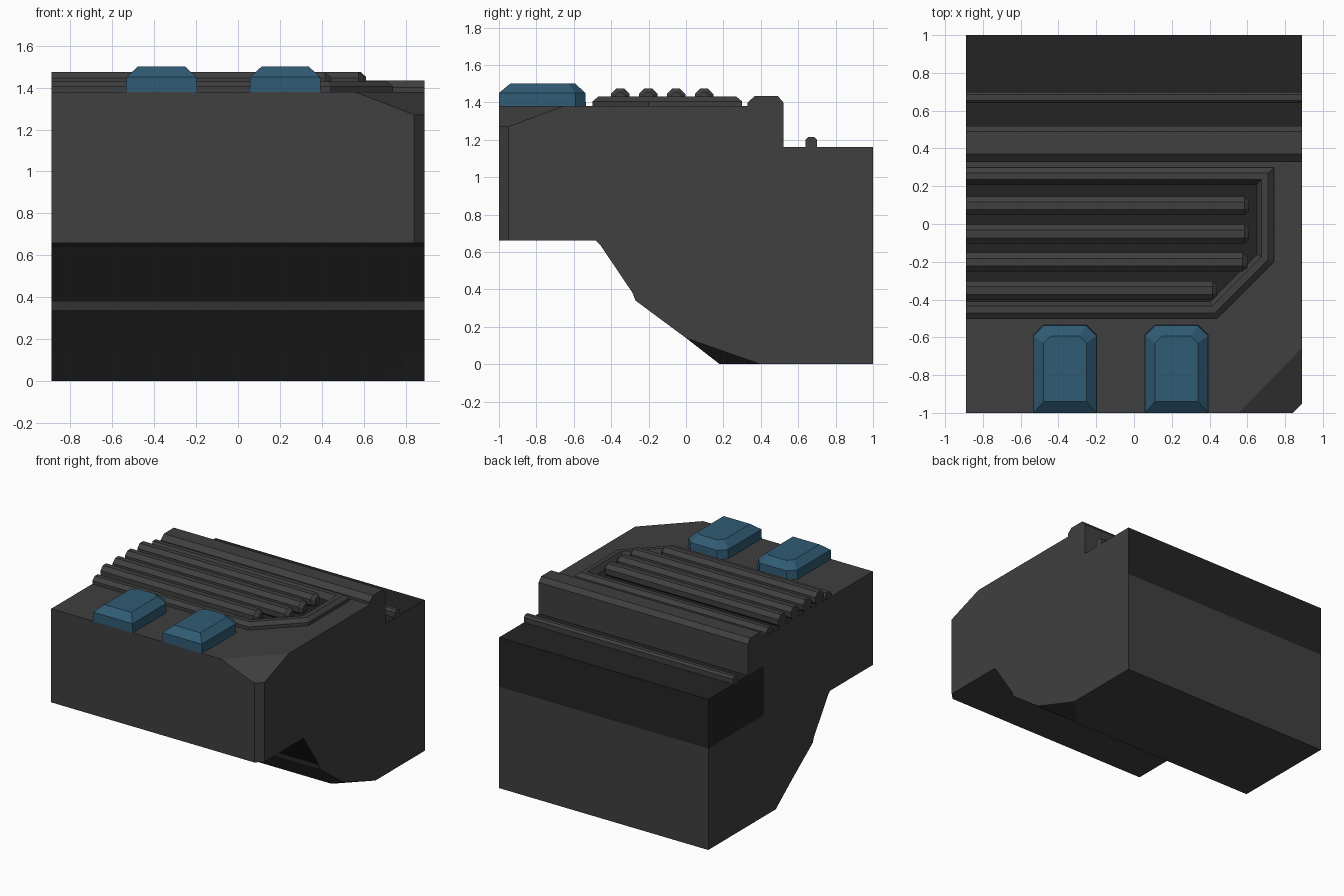
import bpy, bmesh, math
from mathutils import Vector

if "Cube" in bpy.data.objects:
    bpy.data.objects.remove(bpy.data.objects["Cube"])

W = 0.89  # half width


def material(name, rgb):
    m = bpy.data.materials.new(name)
    m.diffuse_color = (*rgb, 1)
    m.use_nodes = True
    m.node_tree.nodes["Principled BSDF"].inputs["Base Color"].default_value = m.diffuse_color
    return m


GREY = material("charcoal grey", (0.05, 0.05, 0.05))
DARK = material("near black", (0.017, 0.017, 0.017))
BLUE = material("steel blue", (0.03, 0.105, 0.175))


def finish(bm, name, mats):
    bmesh.ops.recalc_face_normals(bm, faces=bm.faces[:])
    me = bpy.data.meshes.new(name)
    bm.to_mesh(me)
    bm.free()
    for m in mats:
        me.materials.append(m)
    ob = bpy.data.objects.new(name, me)
    bpy.context.collection.objects.link(ob)
    return ob


def extrude_profile(pts):
    """Solid with a (y, z) outline running the full width."""
    bm = bmesh.new()
    f = bm.faces.new([bm.verts.new((-W, y, z)) for y, z in pts])
    r = bmesh.ops.extrude_face_region(bm, geom=[f])
    vs = [v for v in r["geom"] if isinstance(v, bmesh.types.BMVert)]
    bmesh.ops.translate(bm, verts=vs, vec=(2 * W, 0, 0))
    bmesh.ops.recalc_face_normals(bm, faces=bm.faces[:])
    return bm


def loft(name, loops, mats):
    """Stack of closed loops with both ends capped."""
    bm = bmesh.new()
    rings = [[bm.verts.new(p) for p in lp] for lp in loops]
    n = len(rings[0])
    for a, b in zip(rings, rings[1:]):
        for i in range(n):
            j = (i + 1) % n
            bm.faces.new((a[i], a[j], b[j], b[i]))
    bm.faces.new(rings[0][::-1])
    bm.faces.new(rings[-1])
    return finish(bm, name, mats)


def cut(bm, co, no, trim=True):
    geom = bm.verts[:] + bm.edges[:] + bm.faces[:]
    r = bmesh.ops.bisect_plane(bm, geom=geom, dist=1e-5, plane_co=co,
                               plane_no=no, clear_outer=trim)
    if trim:
        edges = [e for e in r["geom_cut"] if isinstance(e, bmesh.types.BMEdge)]
        bmesh.ops.edgenet_fill(bm, edges=edges)
        bmesh.ops.recalc_face_normals(bm, faces=bm.faces[:])


def cut_corner(bm, a, b, c):
    a, b, c = Vector(a), Vector(b), Vector(c)
    no = (b - a).cross(c - a).normalized()
    if no.dot(a - Vector((0, 0.2, 0.8))) < 0:
        no = -no
    cut(bm, a, no)


# Main body: side outline with the stepped back deck and raised ridge
body = extrude_profile([
    (-1, 0.66), (-0.48, 0.66), (-0.46, 0.64), (-0.285, 0.38), (-0.27, 0.34),
    (0, 0.14), (0.18, 0), (1, 0), (1, 1.16), (0.52, 1.16), (0.52, 1.40),
    (0.49, 1.435), (0.37, 1.435), (0.33, 1.40), (0.33, 1.38), (-1, 1.38)])
# Cut corners on the right-hand side only
cut(body, (0.84, -1, 1), Vector((1, -1, 0)).normalized())
cut_corner(body, (0.555, -1, 1.38), (0.89, -0.655, 1.38), (0.84, -1, 1.27))
cut_corner(body, (0.89, 0, 0.14), (0.89, 0.4, 0), (0.67, 0.18, 0))
# Colour borders
cut(body, (0, 0, 0.78), (0, 0, 1), False)
cut(body, (0, 0, 1.16), (0, 0, 1), False)
cut(body, (0, 0.325, 0), (0, 1, 0), False)
body.normal_update()
for f in body.faces:
    c, n = f.calc_center_median(), f.normal
    back = n.y > 0.9 and c.y > 0.99 and c.z > 0.78
    deck = n.z > 0.9 and c.y > 0.52
    side = n.x < -0.9 and c.y > 0.325 and 0.78 < c.z < 1.16
    slope = n.y < -0.5 and n.z < -0.2 and 0.38 < c.z < 0.66
    f.material_index = int(back or deck or side or slope)
finish(body, "body", [GREY, DARK])

# Low rail on the back deck
finish(extrude_profile([(0.64, 1.155), (0.64, 1.20), (0.655, 1.215),
                        (0.685, 1.215), (0.70, 1.20), (0.70, 1.155)]),
       "deck_rail", [GREY])


# Vent frame: bevelled border, open at the left, with a dark floor
def frame_path(d, z):
    k = 0.414 * d
    return [(-W, -0.5 + d, z), (0.44 - k, -0.5 + d, z), (0.74 - d, -0.2 + k, z),
            (0.74 - d, 0.3 - d, z), (-W, 0.3 - d, z)]


bm = bmesh.new()
paths = [[bm.verts.new(p) for p in frame_path(d, z)] for d, z in
         [(0, 1.38), (0, 1.405), (0.03, 1.43), (0.065, 1.43), (0.09, 1.385)]]
for a, b in zip(paths, paths[1:]):
    for i in range(4):
        bm.faces.new((a[i], a[i + 1], b[i + 1], b[i]))
for end in (0, 4):
    bm.faces.new([p[end] for p in paths])
floor = bm.faces.new(paths[-1])
floor.material_index = 1
frame = finish(bm, "vent_frame", [GREY, DARK])


# Vent ribs: eight-sided rods with tapered right ends
def rib_ring(x, y, r):
    return [(x, y + r * math.cos(math.pi / 8 + i * math.pi / 4),
             1.424 + r * math.sin(math.pi / 8 + i * math.pi / 4)) for i in range(8)]


for i, (y, end) in enumerate([(0.097, 0.61), (-0.053, 0.61),
                              (-0.202, 0.60), (-0.352, 0.44)]):
    loft(f"vent_rib_{i + 1}", [rib_ring(-W, y, 0.054), rib_ring(end - 0.025, y, 0.054),
                               rib_ring(end, y, 0.03)], [GREY])


# Blue buttons: chamfered rear corners and sloping top edges
def button_loop(cx, d, front, z):
    h, back, c = 0.17 - d, -0.535 - d, 0.055 - 0.3 * d
    return [(cx - h, front, z), (cx + h, front, z), (cx + h, back - c, z),
            (cx + h - c, back, z), (cx - h + c, back, z), (cx - h, back - c, z)]


for side, cx in (("left", -0.365), ("right", 0.225)):
    loft(f"{side}_button", [button_loop(cx, 0, -1, 1.378), button_loop(cx, 0.003, -1, 1.45),
                            button_loop(cx, 0.057, -0.94, 1.50)], [BLUE])
